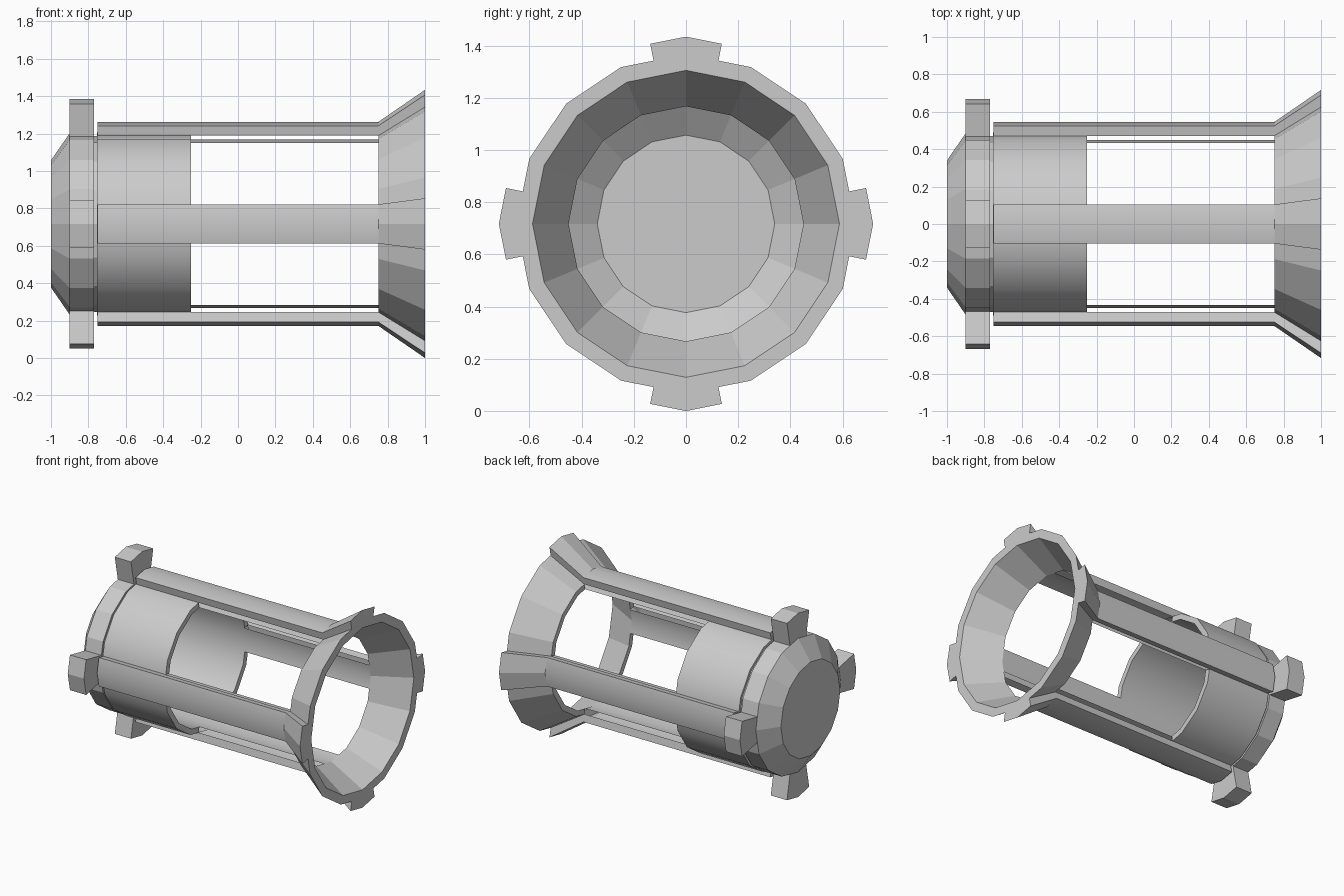
import bpy, bmesh, math

if "Cube" in bpy.data.objects:
    bpy.data.objects.remove(bpy.data.objects["Cube"])

ZC = 0.717                       # height of the long axis
STEP = math.pi / 16              # half of one side of the 16-gon
ALL = range(32)
LUGS = [s for s in ALL if s % 8 in (7, 0)]      # four raised strips
GAPS = [s for s in ALL if s not in LUGS]        # openings between them


def pt(x, r, i):
    """Point on a 16-gon: even i is a corner, odd i the middle of a side."""
    if i % 2:
        r *= math.cos(STEP)
    return (x, r * math.sin(i * STEP), ZC + r * math.cos(i * STEP))


def build(name, bands=(), sides=(), disc=None, smooth=False):
    """bands: (profile, segments) swept round the axis; sides: quads closing the strips."""
    bm = bmesh.new()

    def face(points):
        bm.faces.new([bm.verts.new(p) for p in points]).smooth = smooth

    for profile, segs in bands:
        for a, b in zip(profile, profile[1:]):
            for s in segs:
                face([pt(*a, s), pt(*b, s), pt(*b, s + 1), pt(*a, s + 1)])
    for quad in sides:
        for k in range(0, 32, 8):
            face([pt(*q, k - 1) for q in quad])
            face([pt(*q, k + 1) for q in reversed(quad)])
    if disc:
        face([pt(*disc, i) for i in ALL])
    bmesh.ops.remove_doubles(bm, verts=bm.verts, dist=1e-4)
    mesh = bpy.data.meshes.new(name)
    bm.to_mesh(mesh)
    bm.free()
    ob = bpy.data.objects.new(name, mesh)
    bpy.context.collection.objects.link(ob)
    if smooth:
        bpy.ops.object.select_all(action='DESELECT')
        ob.select_set(True)
        bpy.context.view_layer.objects.active = ob
        bpy.ops.object.shade_smooth_by_angle(angle=math.radians(30))
    return ob


# Tapered end cap with collar and the groove behind it
build("end_cap",
      [([(-1, .34), (-.9, .485), (-.77, .485), (-.77, .47), (-.755, .47), (-.755, .49)], ALL)],
      disc=(-1, .34))

# Four square lugs round the collar
build("collar_lugs",
      [([(-.9, .485), (-.9, .667), (-.77, .667), (-.77, .485)], LUGS)],
      [[(-.9, .485), (-.77, .485), (-.77, .667), (-.9, .667)]])

# Short closed sleeve, outer and inner wall
build("sleeve",
      [([(-.755, .49), (-.25, .49)], ALL),
       ([(-.25, .49), (-.25, .45)], GAPS),
       ([(-.25, .45), (-.924, .45)], ALL)], smooth=True)

# Thin liner strips under the rails
build("liner_strips", [([(.75, .45), (-.25, .45)], LUGS)], smooth=True)

# Four long raised rails
build("rails",
      [([(-.75, .49), (-.75, .545), (.75, .545)], LUGS)],
      [[(-.75, .49), (.75, .49), (.75, .545), (-.75, .545)]], smooth=True)

# Flared mouth with the rails carried along it
build("flared_mouth",
      [([(.75, .45), (.75, .49), (1, .65), (1, .588)], GAPS),
       ([(.75, .545), (1, .717), (1, .65), (1, .588)], LUGS),
       ([(1, .588), (.75, .45)], ALL)],
      [[(.75, .49), (1, .65), (1, .717), (.75, .545)]])
